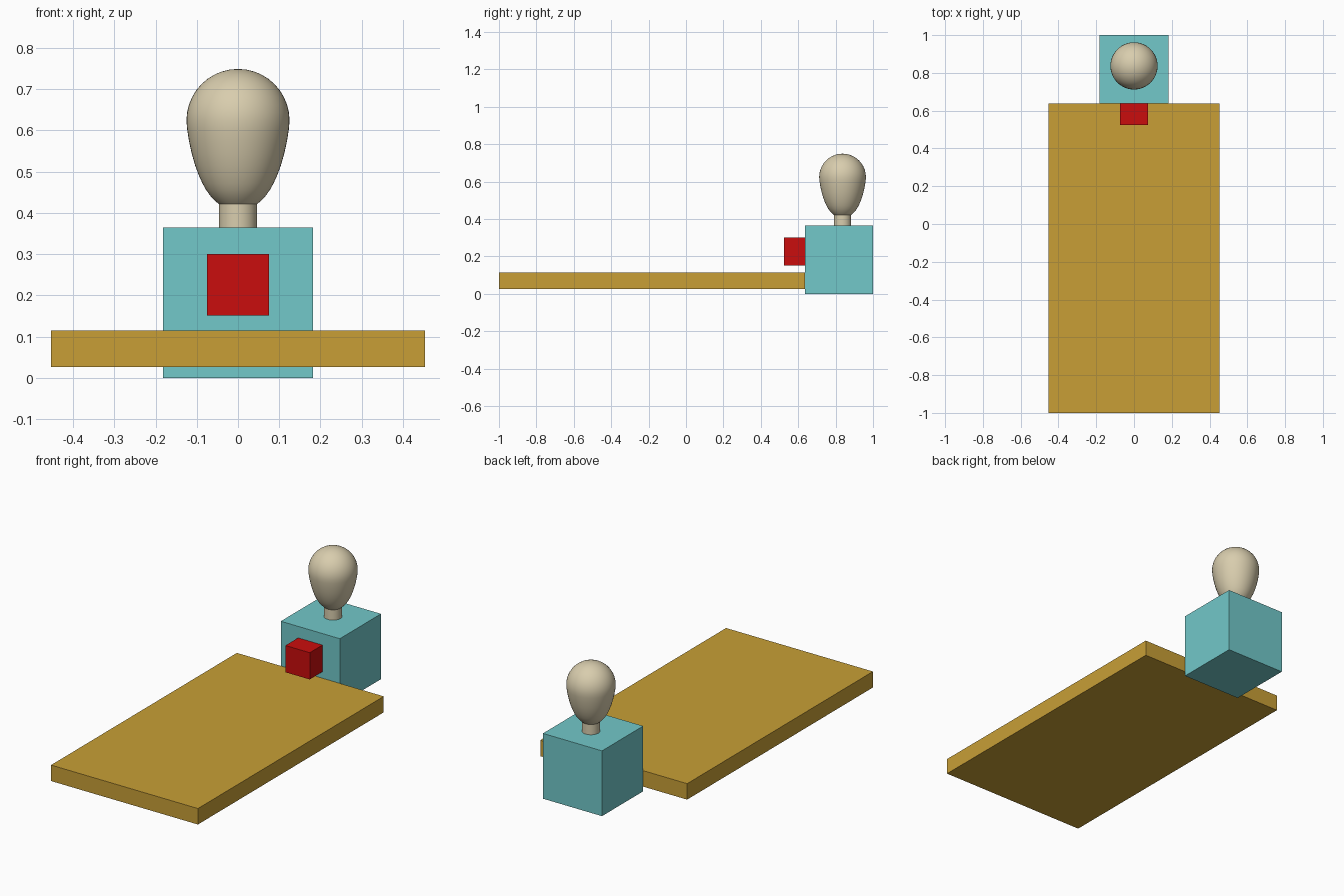
import bpy, bmesh, math
from mathutils import Vector

if "Cube" in bpy.data.objects:
    bpy.data.objects.remove(bpy.data.objects["Cube"])


def material(name, rgb):
    m = bpy.data.materials.new(name)
    m.diffuse_color = (*rgb, 1)
    m.use_nodes = True
    m.node_tree.nodes["Principled BSDF"].inputs["Base Color"].default_value = m.diffuse_color
    return m


TEAL = material("teal", (0.168, 0.58, 0.585))
GOLD = material("gold", (0.578, 0.347, 0.037))
RED = material("red", (0.59, 0.004, 0.004))
BEIGE = material("beige", (0.69, 0.61, 0.42))


def finish(name, bm, mat):
    bmesh.ops.recalc_face_normals(bm, faces=bm.faces)
    me = bpy.data.meshes.new(name)
    bm.to_mesh(me)
    bm.free()
    me.materials.append(mat)
    ob = bpy.data.objects.new(name, me)
    bpy.context.collection.objects.link(ob)
    return ob


def box(name, lo, hi, mat):
    bm = bmesh.new()
    bmesh.ops.create_cube(bm, size=1)
    lo, hi = Vector(lo), Vector(hi)
    bmesh.ops.scale(bm, vec=hi - lo, verts=bm.verts)
    bmesh.ops.translate(bm, vec=(lo + hi) / 2, verts=bm.verts)
    return finish(name, bm, mat)


# Board, end block and small red block on its front
box("board", (-0.453, -1, 0.026), (0.453, 0.637, 0.115), GOLD)
box("end_block", (-0.182, 0.637, 0), (0.182, 1, 0.364), TEAL)
box("red_block", (-0.075, 0.525, 0.151), (0.075, 0.66, 0.30), RED)

# Handle: lathed neck, tapering bulb and round dome
R, MID = 0.125, 0.624
profile = [(0.046, 0.35), (0.046, 0.421), (0.053, 0.427), (0.066, 0.440),
           (0.077, 0.455), (0.086, 0.471), (0.095, 0.491), (0.104, 0.515),
           (0.112, 0.543), (0.119, 0.575), (0.1235, 0.604)]
profile += [(R * math.cos(math.radians(a)), MID + R * math.sin(math.radians(a)))
            for a in range(0, 90, 9)] + [(0, MID + R)]
bm = bmesh.new()
vs = [bm.verts.new((r, 0.837, z)) for r, z in profile]
edges = [bm.edges.new(p) for p in zip(vs, vs[1:])]
bmesh.ops.spin(bm, geom=vs + edges, cent=(0, 0.837, 0), axis=(0, 0, 1),
               angle=math.tau, steps=48)
bmesh.ops.remove_doubles(bm, verts=bm.verts, dist=0.0005)
knob = finish("handle_knob", bm, BEIGE)
bpy.context.view_layer.objects.active = knob
knob.select_set(True)
bpy.ops.object.shade_smooth_by_angle(angle=math.radians(35))
